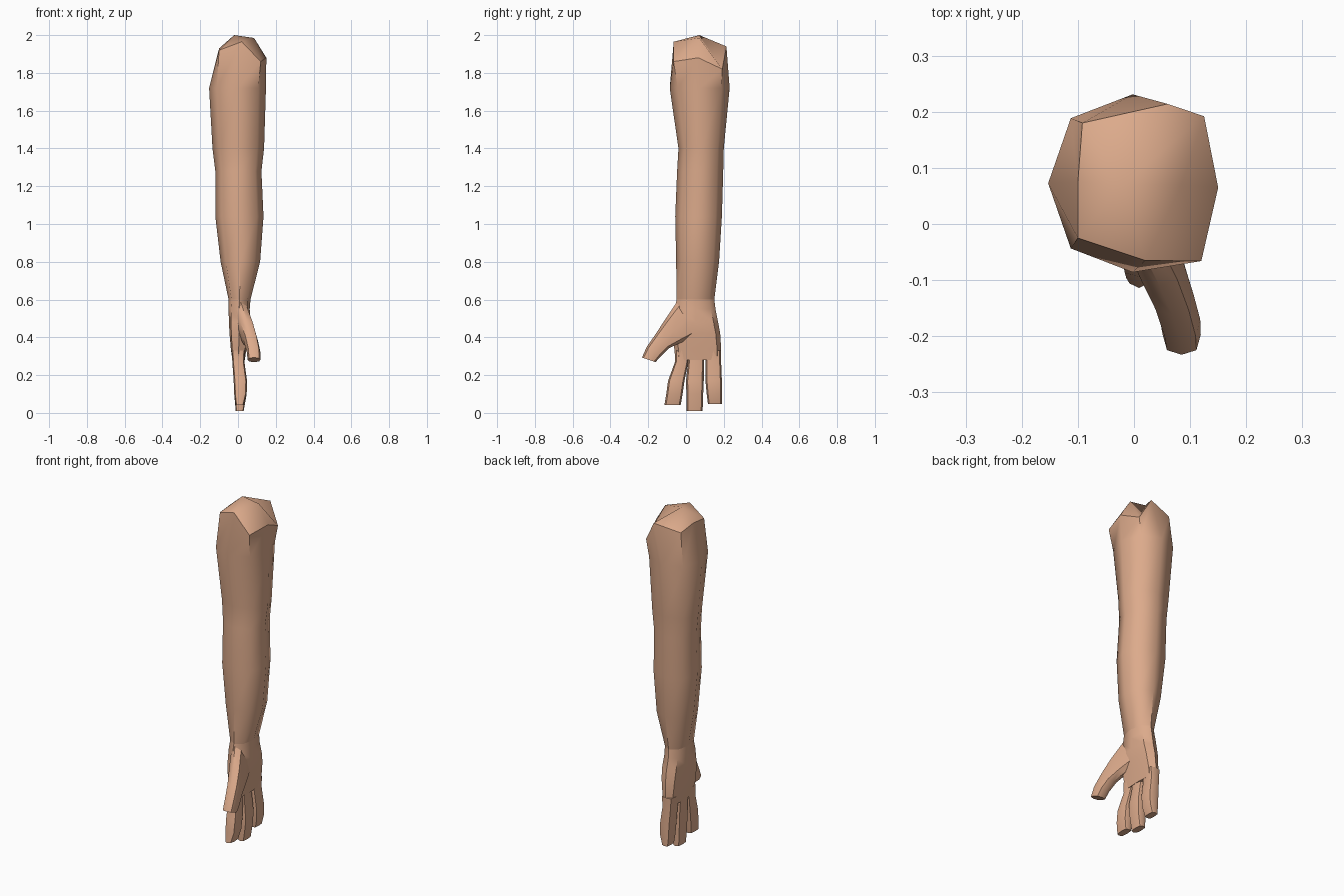
import bpy, bmesh, math
from mathutils import Vector

if "Cube" in bpy.data.objects:
    bpy.data.objects.remove(bpy.data.objects["Cube"])

skin = bpy.data.materials.new("tan skin")
skin.diffuse_color = (0.72, 0.405, 0.26, 1)
skin.use_nodes = True
skin.node_tree.nodes["Principled BSDF"].inputs["Base Color"].default_value = skin.diffuse_color


def ring(c, a, b, n=8, power=1.0):
    """n points round centre c along half-axes a and b; power < 1 is squarer."""
    pts = []
    for i in range(n):
        t = 2 * math.pi * i / n
        s = [math.copysign(abs(f) ** power, f) if abs(f) > 1e-6 else 0
             for f in (math.cos(t), math.sin(t))]
        pts.append(Vector(c) + Vector(a) * s[0] + Vector(b) * s[1])
    return pts


def level(z, x0, x1, y0, y1, power=0.9):
    """Horizontal ring filling an x and y range at height z."""
    return ring(((x0 + x1) / 2, (y0 + y1) / 2, z),
                ((x1 - x0) / 2, 0, 0), (0, (y1 - y0) / 2, 0), 8, power)


def add_loft(bm, rings, start=True, end=True):
    loops = [[bm.verts.new(p) for p in r] for r in rings]
    n = len(loops[0])
    for lo, hi in zip(loops, loops[1:]):
        for i in range(n):
            j = (i + 1) % n
            bm.faces.new((lo[i], lo[j], hi[j], hi[i]))
    if start:
        bm.faces.new(loops[0][::-1])
    if end:
        bm.faces.new(loops[-1])


def finish(bm, name, angle=50):
    bmesh.ops.recalc_face_normals(bm, faces=bm.faces)
    me = bpy.data.meshes.new(name)
    bm.to_mesh(me)
    bm.free()
    me.materials.append(skin)
    ob = bpy.data.objects.new(name, me)
    bpy.context.collection.objects.link(ob)
    bpy.ops.object.select_all(action='DESELECT')
    ob.select_set(True)
    bpy.context.view_layer.objects.active = ob
    bpy.ops.object.shade_smooth_by_angle(angle=math.radians(angle))
    return ob


# Zigzag rim at the shoulder, anticlockwise from +x
rim = [(.15, .065, 1.88), (.125, .192, 1.82), (.06, .214, 1.94), (-.092, .18, 1.91),
       (-.1, .075, 1.93), (-.1, -.025, 1.92), (.02, -.065, 1.965), (.12, -.066, 1.86)]

# Arm: eight-sided tube from wrist to shoulder rim
bm = bmesh.new()
add_loft(bm, [
    level(.60, -.05, .066, -.05, .15),
    level(.80, -.092, .117, -.052, .175),
    level(1.04, -.12, .135, -.057, .19),
    level(1.28, -.12, .124, -.047, .197),
    level(1.40, -.135, .138, -.04, .20),
    level(1.72, -.153, .148, -.086, .231),
    [Vector(p) for p in rim]], end=False)
finish(bm, "arm")

# Shoulder cap: low ridge over the rim
bm = bmesh.new()
r = [bm.verts.new(p) for p in rim]
p = bm.verts.new((-.02, .07, 2.0))
q = bm.verts.new((.085, .07, 1.985))
for i in (2, 3, 4, 5):
    bm.faces.new((r[i], r[i + 1], p))
for i in (7, 0):
    bm.faces.new((r[i], r[(i + 1) % 8], q))
bm.faces.new((r[1], r[2], p, q))
bm.faces.new((r[6], r[7], q, p))
finish(bm, "shoulder_cap", 80)

# Palm
bm = bmesh.new()
add_loft(bm, [
    level(.60, -.05, .066, -.05, .15),
    level(.55, -.05, .062, -.058, .156, .75),
    level(.48, -.048, .065, -.068, .17, .65),
    level(.42, -.045, .058, -.07, .181, .6),
    level(.34, -.038, .045, -.062, .186, .55),
    level(.28, -.03, .036, -.056, .184, .5)])
finish(bm, "palm")

# Three blunt fingers: y range at knuckle, middle and tip, then tip height
fingers = [("front_finger", (-.058, .012), (-.095, -.008), (-.114, -.028), .042),
           ("middle_finger", (.01, .095), (.0, .094), (.004, .088), .01),
           ("back_finger", (.102, .186), (.103, .19), (.116, .19), .048)]
for name, root, mid, tip, z in fingers:
    bm = bmesh.new()
    add_loft(bm, [
        level(.33, -.034, .038, *root, .6),
        level(.27, -.03, .034, *root, .6),
        level(.17, -.023, .048, *mid, .6),
        level(.10, -.02, .046, (mid[0] + tip[0]) / 2, (mid[1] + tip[1]) / 2, .6),
        level(z, -.012, .03, *tip, .6)])
    finish(bm, name)

# Thumb: slanted loft out of the palm
bm = bmesh.new()
add_loft(bm, [
    ring((.015, .01, .50), (.04, 0, 0), (0, .06, -.085), 8, .75),
    ring((.045, -.065, .435), (.042, 0, 0), (0, .045, -.06), 8, .75),
    ring((.068, -.125, .38), (.038, 0, 0), (0, .036, -.037), 8, .75),
    ring((.082, -.17, .325), (.036, 0, 0), (0, .038, -.024), 8, .75),
    ring((.085, -.197, .281), (.034, 0, 0), (0, .036, -.012), 8, .75)])
finish(bm, "thumb")
